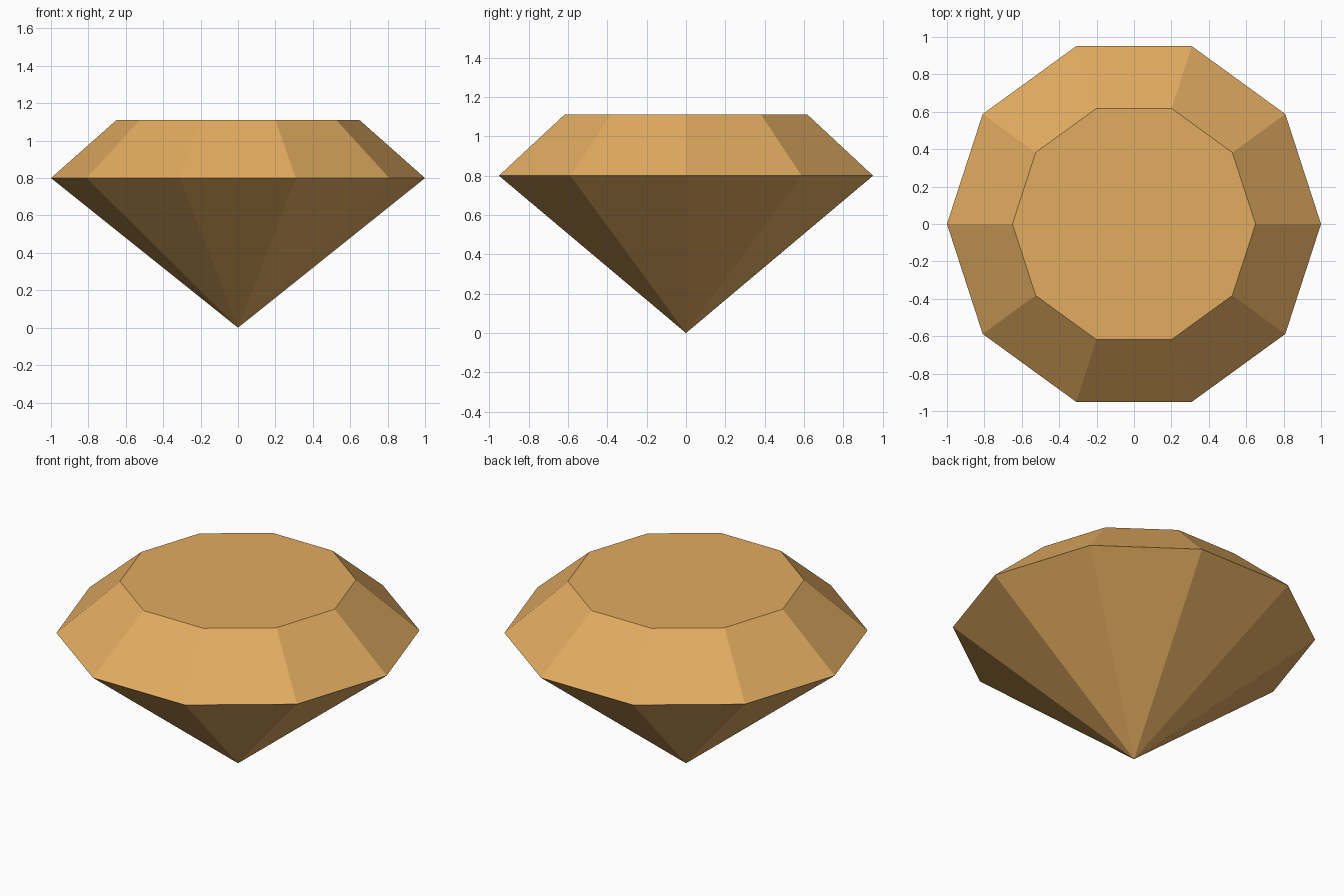
import bpy
import bmesh
from math import cos, sin, tau

SIDES = 10
GIRDLE_RADIUS, GIRDLE_Z = 1.0, 0.8
TABLE_RADIUS, TABLE_Z = 0.65, 1.11

cube = bpy.data.objects.get("Cube")
if cube:
    bpy.data.objects.remove(cube, do_unlink=True)

# Amber material
amber = bpy.data.materials.new("amber")
amber.use_nodes = True
color = (0.76, 0.41, 0.12, 1.0)
amber.diffuse_color = color
amber.node_tree.nodes["Principled BSDF"].inputs["Base Color"].default_value = color


def ring(bm, radius, z):
    """Regular polygon of vertices with corners on the x axis."""
    return [bm.verts.new((radius * cos(tau * i / SIDES), radius * sin(tau * i / SIDES), z))
            for i in range(SIDES)]


bm = bmesh.new()
tip = bm.verts.new((0, 0, 0))
girdle = ring(bm, GIRDLE_RADIUS, GIRDLE_Z)
table = ring(bm, TABLE_RADIUS, TABLE_Z)

# Pavilion facets below, crown facets above
for i in range(SIDES):
    j = (i + 1) % SIDES
    bm.faces.new((tip, girdle[j], girdle[i]))
    bm.faces.new((girdle[i], girdle[j], table[j], table[i]))

# Flat table on top
bm.faces.new(table)
bmesh.ops.recalc_face_normals(bm, faces=bm.faces[:])

mesh = bpy.data.meshes.new("cut_gem")
bm.to_mesh(mesh)
bm.free()
mesh.materials.append(amber)
gem = bpy.data.objects.new("cut_gem", mesh)
bpy.context.collection.objects.link(gem)
